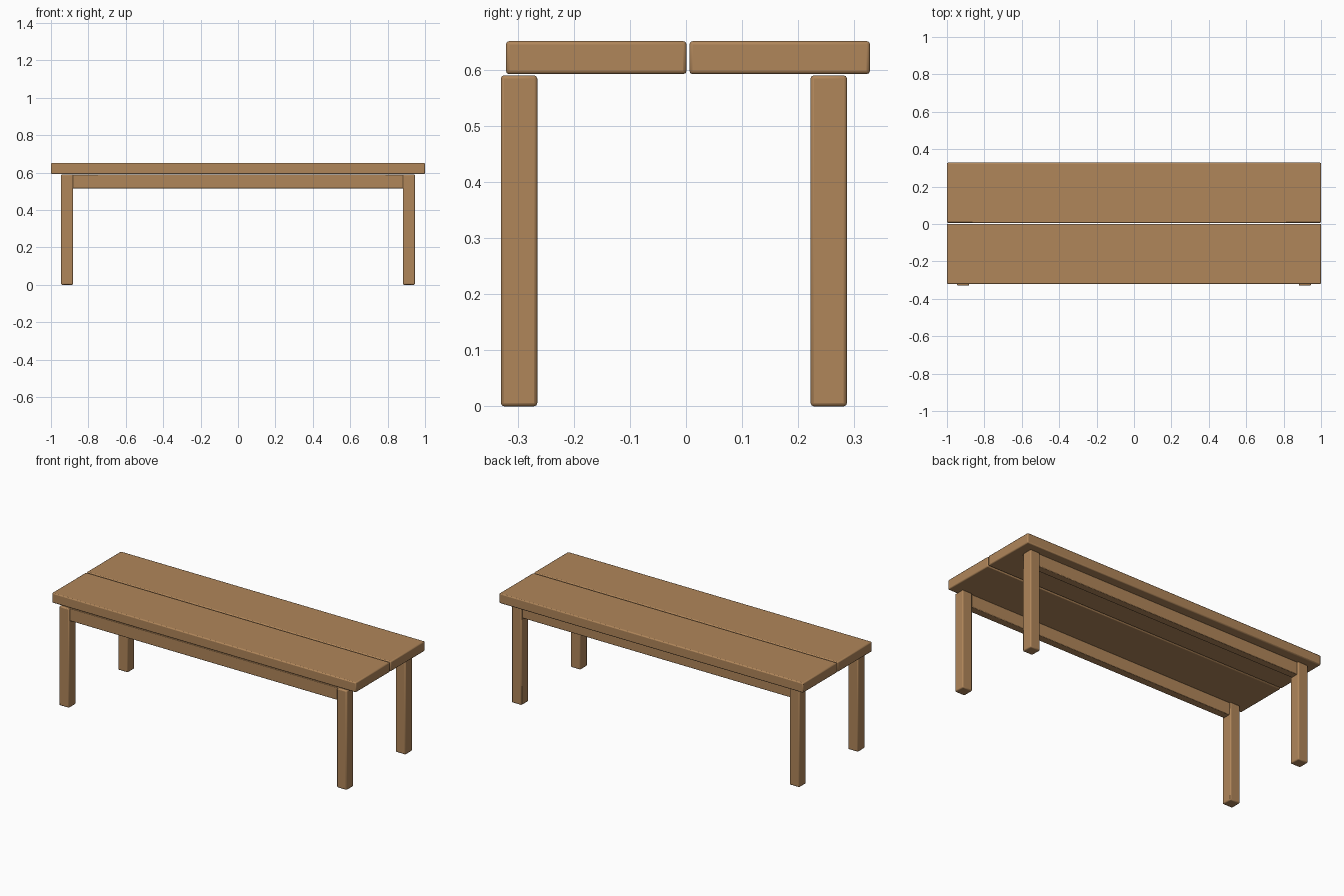
import bpy

if "Cube" in bpy.data.objects:
    bpy.data.objects.remove(bpy.data.objects["Cube"])

wood = bpy.data.materials.new("warm wood")
wood.diffuse_color = (0.434, 0.238, 0.102, 1.0)
wood.use_nodes = True
wood.node_tree.nodes["Principled BSDF"].inputs["Base Color"].default_value = wood.diffuse_color


def board(name, x, y, z, bevel=0.006):
    """Softly bevelled box from (min, max) ranges."""
    bpy.ops.mesh.primitive_cube_add(size=1)
    ob = bpy.context.object
    ob.name = name
    ob.location = [(a + b) / 2 for a, b in (x, y, z)]
    ob.scale = [b - a for a, b in (x, y, z)]
    bpy.ops.object.transform_apply(location=False, rotation=False, scale=True)
    mod = ob.modifiers.new("soft edges", "BEVEL")
    mod.width = bevel
    mod.segments = 2
    ob.data.materials.append(wood)
    bpy.ops.object.shade_smooth_by_angle()
    return ob


# Two planks of the top
board("front_plank", (-1, 1), (-0.321, 0.001), (0.592, 0.651))
board("back_plank", (-1, 1), (0.006, 0.328), (0.592, 0.651))

# Legs and the long rails joining them
for row, y0 in (("front", -0.33), ("back", 0.222)):
    for side, x0 in (("left", -0.946), ("right", 0.881)):
        board(f"{row}_{side}_leg", (x0, x0 + 0.065), (y0, y0 + 0.065), (0, 0.59))
    board(f"{row}_rail", (-0.89, 0.89), (y0 + 0.01, y0 + 0.055), (0.515, 0.59), 0.003)
